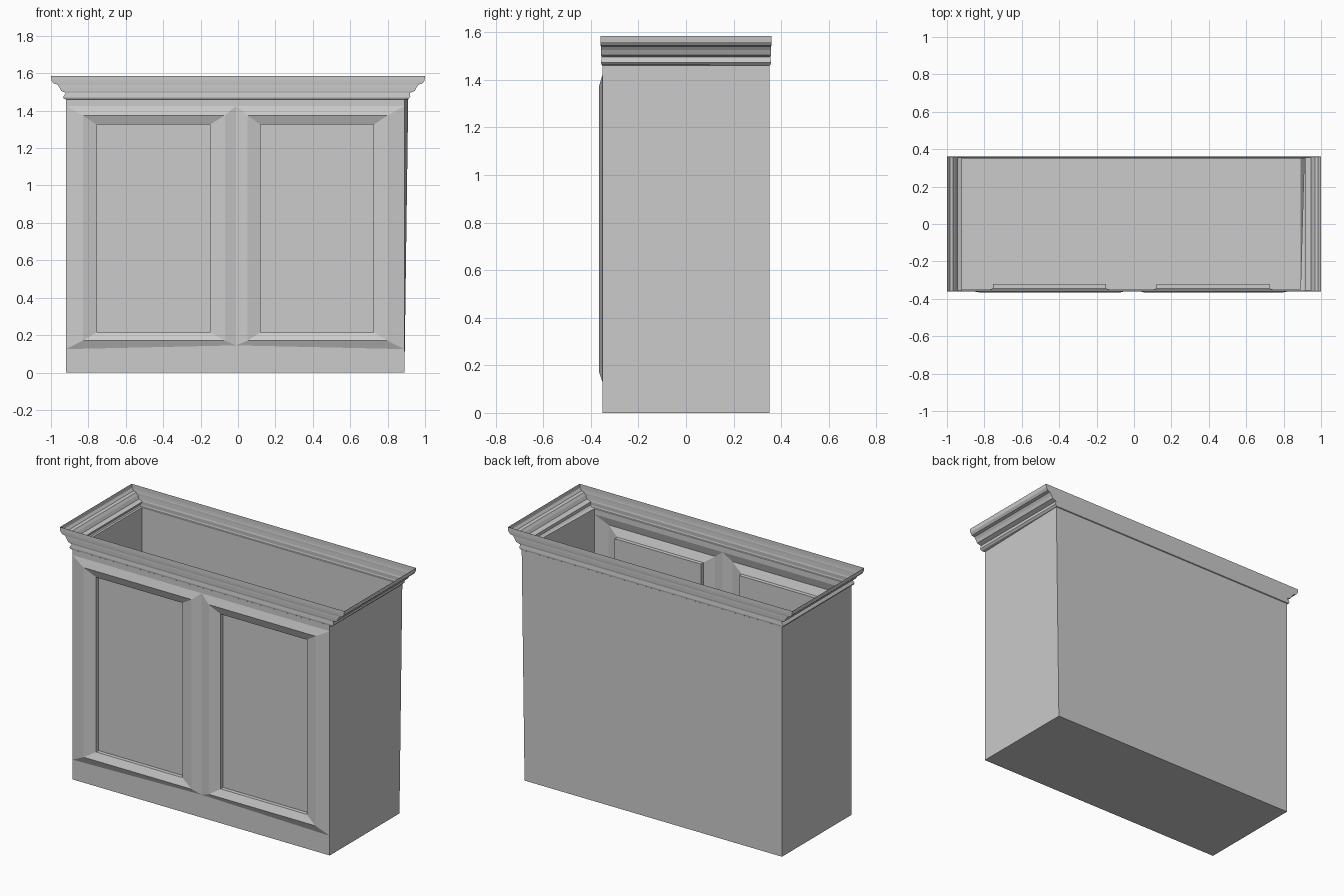
import bpy
import bmesh

cube = bpy.data.objects.get("Cube")
if cube:
    bpy.data.objects.remove(cube, do_unlink=True)

grey = bpy.data.materials.new("warm_grey_paint")
grey.use_nodes = True
colour = (0.6, 0.6, 0.6, 1)
grey.diffuse_color = colour
grey.node_tree.nodes["Principled BSDF"].inputs["Base Color"].default_value = colour

LEFT, RIGHT, MID, DEPTH, TOP = -0.92, 0.89, -0.01, 0.35, 1.46
SILL, SILL_MID, HEAD = 0.125, 0.145, 1.425


def make(name, build, outward=False):
    """Build one mesh object from a function that fills a bmesh."""
    bm = bmesh.new()
    build(bm)
    bmesh.ops.remove_doubles(bm, verts=bm.verts, dist=0.0005)
    if outward:
        bmesh.ops.recalc_face_normals(bm, faces=bm.faces)
    mesh = bpy.data.meshes.new(name)
    bm.to_mesh(mesh)
    bm.free()
    mesh.materials.append(grey)
    obj = bpy.data.objects.new(name, mesh)
    bpy.context.collection.objects.link(obj)
    return obj


def face(bm, points):
    return bm.faces.new([bm.verts.new(p) for p in points])


def loft(bm, rings):
    """Bridge successive four-cornered rings."""
    for a, b in zip(rings, rings[1:]):
        for i in range(4):
            j = (i + 1) % 4
            face(bm, (a[i], a[j], b[j], b[i]))


# Open-topped cabinet walls and floor; the right wall leans out at the back
def carcass(bm):
    fl, fr = (LEFT, -DEPTH, 0), (RIGHT, -DEPTH, 0)
    bl, br = (LEFT, DEPTH, 0), (RIGHT, DEPTH, 0)
    tfl, tfr = (LEFT, -DEPTH, TOP), (RIGHT, -DEPTH, TOP)
    tbl, tbr = (LEFT, DEPTH, TOP), (RIGHT + 0.02, DEPTH, TOP)
    face(bm, (fl, bl, br, fr))
    face(bm, (fr, br, tbr, tfr))
    face(bm, (br, bl, tbl, tbr))
    face(bm, (bl, fl, tfl, tbl))


make("cabinet_walls", carcass)


# Flat strips above and below the panels
def front_rails(bm):
    y = -DEPTH
    face(bm, ((LEFT, y, 0), (RIGHT, y, 0), (RIGHT, y, SILL),
              (MID, y, SILL_MID), (LEFT, y, SILL)))
    face(bm, ((LEFT, y, HEAD), (MID, y, HEAD), (RIGHT, y, HEAD),
              (RIGHT, y, TOP), (LEFT, y, TOP)))


make("front_rails", front_rails)


# Mitred moulding around a recessed panel
def rect(x0, x1, z0, z1, y):
    return [(x0, y, z0), (x1, y, z0), (x1, y, z1), (x0, y, z1)]


def door(name, outer, ridge, inner, sills):
    def build(bm):
        edge = rect(*outer, SILL, HEAD, -DEPTH)
        for i in range(2):
            edge[i] = (edge[i][0], -DEPTH, sills[i])
        rings = [edge,
                 rect(*ridge, 0.17, 1.375, -0.365),
                 rect(*inner, 0.215, 1.325, -0.345),
                 rect(*inner, 0.215, 1.325, -0.32)]
        loft(bm, rings)
        face(bm, rings[-1])
    make(name, build)


door("right_door_panel", (LEFT, MID), (-0.83, -0.07), (-0.755, -0.15), (SILL, SILL_MID))
door("left_door_panel", (MID, RIGHT), (0.05, 0.80), (0.12, 0.725), (SILL_MID, SILL))


# Open cornice: strongly moulded at the ends, nearly flat front and back
def cornice(bm):
    profile = [(0.93, 0.355, 1.463), (0.935, 0.357, 1.473), (0.92, 0.355, 1.495),
               (0.945, 0.357, 1.505), (0.955, 0.358, 1.525), (0.967, 0.358, 1.54),
               (0.985, 0.359, 1.545), (0.997, 0.36, 1.56), (1.0, 0.36, 1.585)]
    rings = [[(LEFT, -DEPTH, TOP), (RIGHT, -DEPTH, TOP),
              (RIGHT + 0.02, DEPTH, TOP), (LEFT, DEPTH, TOP)]]
    for x, y, z in profile:
        # The right end starts slightly further in
        xr = x - 0.02 * max(0, (1.5 - z) / 0.04)
        rings.append([(-x, -y, z), (xr, -y, z), (xr, y, z), (-x, y, z)])
    loft(bm, rings)


make("cornice", cornice)
